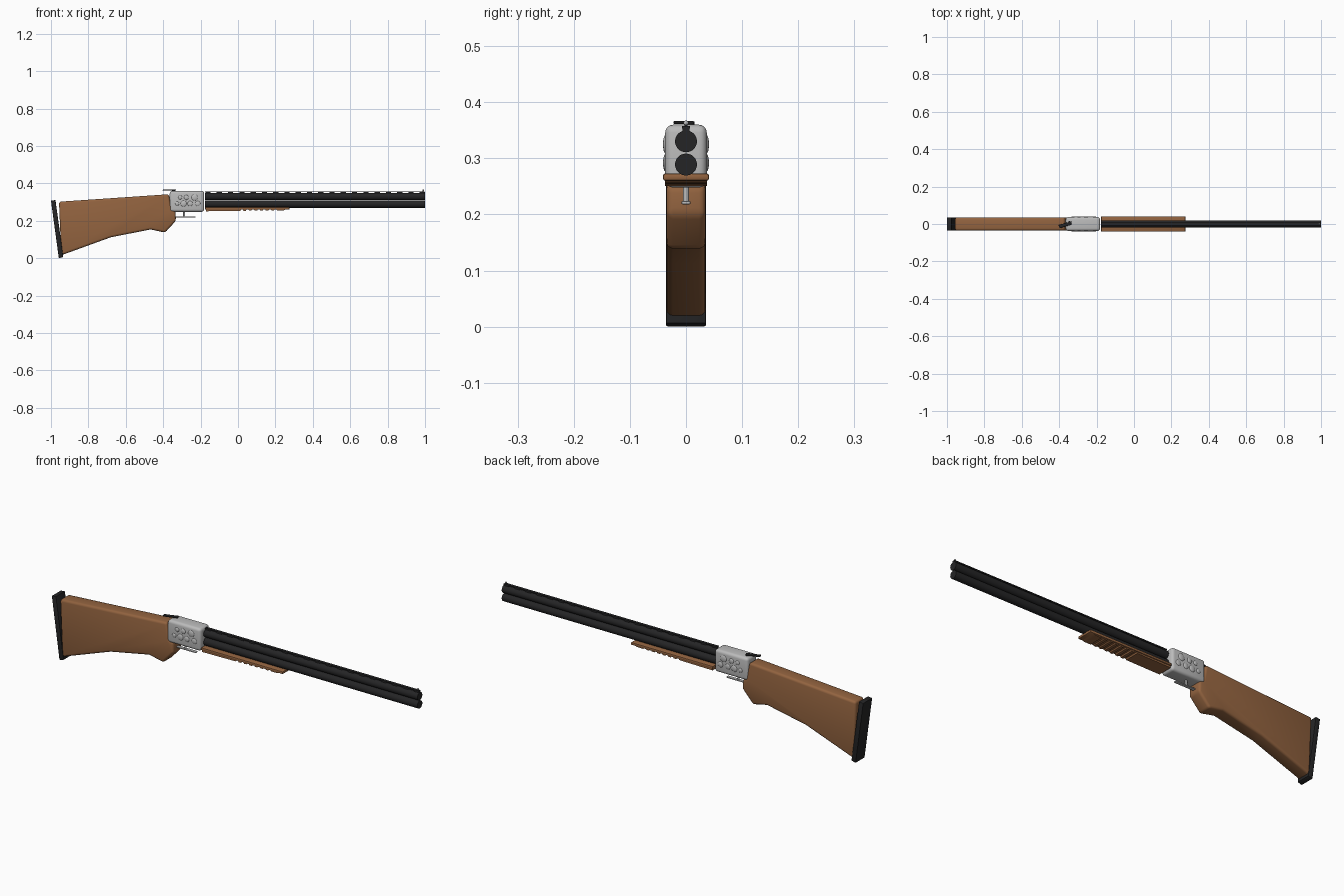
import bpy, bmesh, math
from mathutils import Matrix, Vector

cube = bpy.data.objects.get("Cube")
if cube:
    bpy.data.objects.remove(cube, do_unlink=True)


def material(name, rgb, rough=0.6):
    m = bpy.data.materials.new(name)
    m.use_nodes = True
    m.diffuse_color = (*rgb, 1)
    bsdf = m.node_tree.nodes["Principled BSDF"]
    bsdf.inputs["Base Color"].default_value = (*rgb, 1)
    bsdf.inputs["Roughness"].default_value = rough
    return m


WOOD = material("walnut wood", (0.29, 0.125, 0.05))
STEEL = material("silver steel", (0.5, 0.5, 0.5))
BLACK = material("blued black", (0.018, 0.018, 0.019))


def finish(name, bm, mat, bevel=0, segments=3, angle=35):
    """Round the sharp edges, then turn the mesh into a shaded object."""
    bmesh.ops.recalc_face_normals(bm, faces=bm.faces)
    if bevel:
        edges = [e for e in bm.edges if e.calc_face_angle(0) > 0.5]
        bmesh.ops.bevel(bm, geom=edges, offset=bevel, segments=segments,
                        profile=0.5, affect='EDGES', clamp_overlap=True)
    mesh = bpy.data.meshes.new(name)
    bm.to_mesh(mesh)
    bm.free()
    mesh.materials.append(mat)
    obj = bpy.data.objects.new(name, mesh)
    bpy.context.collection.objects.link(obj)
    bpy.ops.object.select_all(action='DESELECT')
    obj.select_set(True)
    bpy.context.view_layer.objects.active = obj
    bpy.ops.object.shade_smooth_by_angle(angle=math.radians(angle))
    return obj


def slab(name, outline, half, mat, bevel=0, segments=3):
    """Extrude a side outline (x, z) across the width."""
    bm = bmesh.new()
    face = bm.faces.new([bm.verts.new((x, -half, z)) for x, z in outline])
    new = bmesh.ops.extrude_face_region(bm, geom=[face])["geom"]
    bmesh.ops.translate(bm, vec=(0, 2 * half, 0),
                        verts=[v for v in new if isinstance(v, bmesh.types.BMVert)])
    return finish(name, bm, mat, bevel, segments)


def box(name, x, y, z, mat, bevel=0, segments=3, turn=0):
    """Box from (min, max) ranges, optionally turned about its vertical axis."""
    centre = Vector([(a + b) / 2 for a, b in (x, y, z)])
    size = [b - a for a, b in (x, y, z)]
    bm = bmesh.new()
    bmesh.ops.create_cube(bm, size=1, matrix=Matrix.Translation(centre)
                          @ Matrix.Rotation(turn, 4, 'Z') @ Matrix.Diagonal((*size, 1)))
    return finish(name, bm, mat, bevel, segments)


def rod(name, centre, radius, length, axis, mat, sides=32):
    spin = Matrix.Rotation(math.pi / 2, 4, 'Y') if axis == 'X' else Matrix()
    bm = bmesh.new()
    bmesh.ops.create_cone(bm, cap_ends=True, segments=sides, radius1=radius, radius2=radius,
                          depth=length, matrix=Matrix.Translation(centre) @ spin)
    return finish(name, bm, mat)


def ball(name, centre, scale, mat):
    bm = bmesh.new()
    bmesh.ops.create_uvsphere(bm, u_segments=20, v_segments=12, radius=1,
                              matrix=Matrix.Translation(centre) @ Matrix.Diagonal((*scale, 1)))
    return finish(name, bm, mat, angle=60)


# Shoulder stock and butt pad
slab("stock", [(-0.957, 0.302), (-0.37, 0.342), (-0.355, 0.26), (-0.334, 0.25),
               (-0.332, 0.2), (-0.39, 0.137), (-0.467, 0.154), (-0.68, 0.112),
               (-0.945, 0.016)], 0.035, WOOD, 0.012)
slab("butt_pad", [(-1.0, 0.308), (-0.976, 0.311), (-0.934, 0.006), (-0.958, 0.0)],
     0.036, BLACK, 0.003, 2)

# Receiver with domed studs on both sides
box("receiver", (-0.365, -0.181), (-0.037, 0.037), (0.248, 0.36), STEEL, 0.014, 4)
upper = [(-0.309, 0.011), (-0.276, 0.013), (-0.232, 0.017)]
lower = [(-0.325, 0.011), (-0.291, 0.016), (-0.256, 0.014), (-0.215, 0.014)]
for side, label in ((-1, "right"), (1, "left")):
    for z, row in ((0.325, upper), (0.292, lower)):
        for x, r in row:
            ball("stud_" + label, (x, side * 0.036, z), (r, 0.005, r), STEEL)

# Opening lever on top
rod("lever_pivot", (-0.345, 0.006, 0.361), 0.009, 0.01, 'Z', BLACK, 20)
box("opening_lever", (-0.402, -0.332), (-0.013, 0.005), (0.361, 0.367), BLACK,
    0.002, 2, turn=math.radians(17))

# Trigger post and plate
rod("trigger_post", (-0.288, 0, 0.237), 0.005, 0.032, 'Z', STEEL, 16)
box("trigger_plate", (-0.338, -0.227), (-0.008, 0.008), (0.218, 0.224), STEEL, 0.002, 2)

# Stacked barrels
for label, z in (("upper", 0.3303), ("lower", 0.289)):
    rod(label + "_barrel", (0.412, 0, z), 0.0195, 1.176, 'X', BLACK)

# Ventilated sighting rib
box("rib", (-0.176, 0.998), (-0.007, 0.007), (0.3535, 0.358), BLACK)
POSTS = 20
for i in range(POSTS):
    x = -0.16 + i * 1.145 / (POSTS - 1)
    box("rib_post", (x - 0.014, x + 0.014), (-0.006, 0.006), (0.346, 0.355), BLACK)
rod("bead_stem", (0.99, 0, 0.36), 0.003, 0.008, 'Z', BLACK, 12)
ball("bead", (0.99, 0, 0.363), (0.0045, 0.0045, 0.0045), STEEL)

# Fore-end: upper plate, and a lower grip notched along its underside
box("fore_end", (-0.176, 0.275), (-0.041, 0.041), (0.26, 0.273), WOOD, 0.004, 2)
under = lambda x: 0.251 + (x + 0.17) * 0.013
outline = [(0.265, 0.264), (-0.172, 0.264), (-0.172, under(-0.172))]
for i in range(7):
    x = 0.012 + i * 0.03
    outline += [(x, under(x)), (x + 0.004, 0.2615), (x + 0.013, 0.2615),
                (x + 0.017, under(x + 0.017))]
outline += [(0.245, under(0.245))]
slab("fore_end_grip", outline, 0.037, WOOD)
